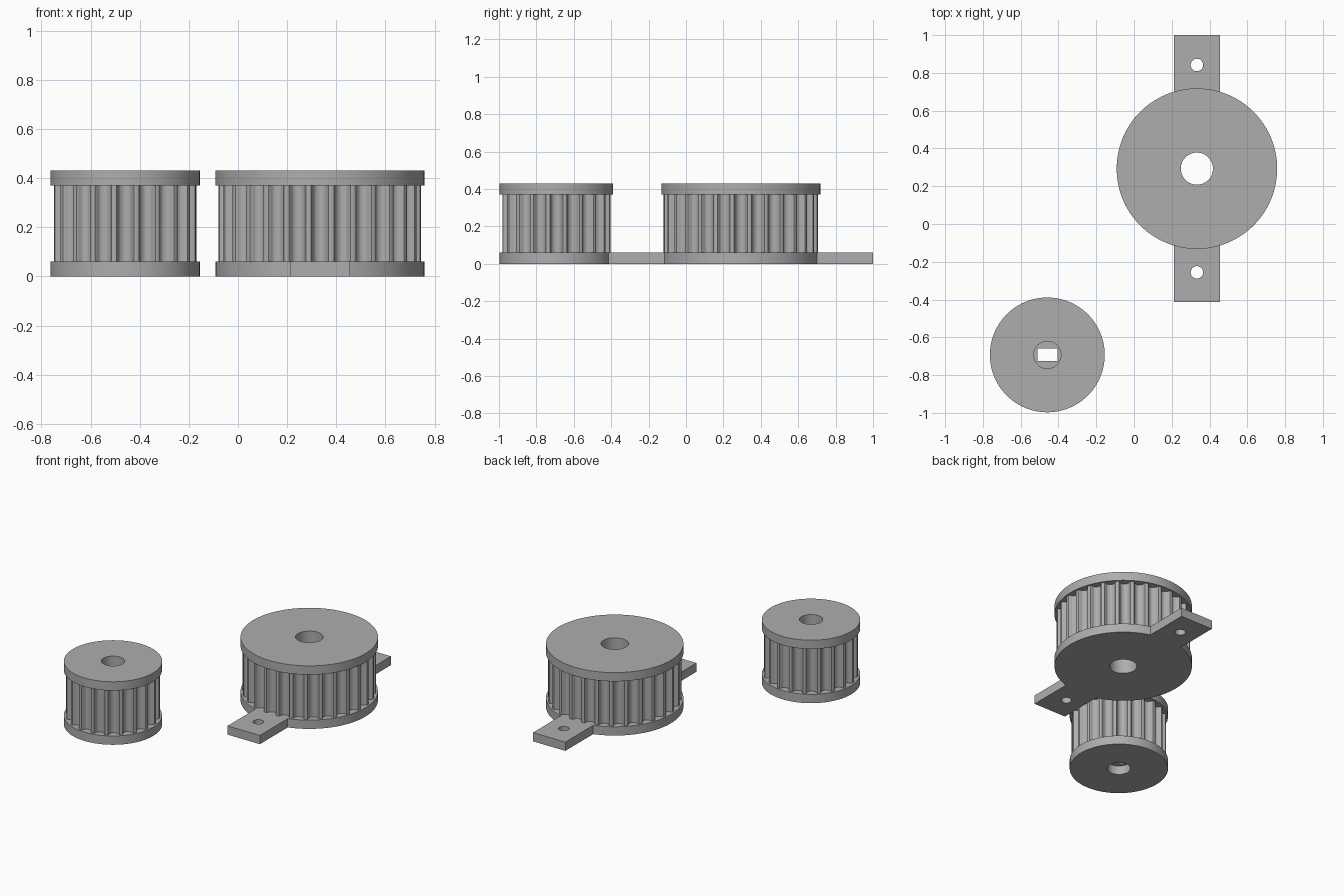
import bpy, bmesh, math
from math import sin, cos, pi

if "Cube" in bpy.data.objects:
    bpy.data.objects.remove(bpy.data.objects["Cube"])

grey = bpy.data.materials.new("plain grey")
grey.diffuse_color = (0.42, 0.42, 0.42, 1)
grey.use_nodes = True
grey.node_tree.nodes["Principled BSDF"].inputs["Base Color"].default_value = grey.diffuse_color

MM = 0.0478                    # model units per millimetre
Z_BASE, Z_TOP, HEIGHT = 0.06, 0.37, 0.43


def circle(cx, cy, r, n=96):
    return [(cx + r * cos(2 * pi * i / n), cy + r * sin(2 * pi * i / n)) for i in range(n)]


def toothed(cx, cy, r, teeth):
    """Belt pulley outline: rounded grooves between narrow lands."""
    half = [(.847, 0), (.735, .037), (.678, .131), (.621, .239), (.571, .344),
            (.53, .456), (.458, .556), (.358, .639), (.236, .704), (.102, .749)]
    groove = [(-w, d) for w, d in half] + [(0, .764)] + [(w, d) for w, d in reversed(half)]
    pts = []
    for i in range(teeth):
        a = 2 * pi * i / teeth
        for w, d in groove:
            t = w * MM
            rad = math.sqrt(r * r - t * t) - d * MM
            pts.append((cx + rad * cos(a) - t * sin(a), cy + rad * sin(a) + t * cos(a)))
    return pts


def prism(name, outer, holes, z0, z1, bottom=None, top=None, outer_wall=True):
    """Upright walls around outer and holes; bottom/top list the openings in each cap (None = open)."""
    bm = bmesh.new()

    def wall(loop, flip):
        lo = [bm.verts.new((x, y, z0)) for x, y in loop]
        hi = [bm.verts.new((x, y, z1)) for x, y in loop]
        for i in range(len(loop)):
            j = (i + 1) % len(loop)
            q = [lo[i], lo[j], hi[j], hi[i]]
            bm.faces.new(q[::-1] if flip else q)

    def cap(openings, z, up):
        edges = []
        for loop in [outer] + openings:
            vs = [bm.verts.new((x, y, z)) for x, y in loop]
            edges += [bm.edges.new((vs[i], vs[i - 1])) for i in range(len(vs))]
        made = bmesh.ops.triangle_fill(bm, edges=edges, use_beauty=True)["geom"]
        for f in made:
            if isinstance(f, bmesh.types.BMFace):
                f.normal_update()
                if (f.normal.z > 0) != up:
                    f.normal_flip()

    if outer_wall:
        wall(outer, False)
    for h in holes:
        wall(h, True)
    if bottom is not None:
        cap(bottom, z0, False)
    if top is not None:
        cap(top, z1, True)
    bmesh.ops.remove_doubles(bm, verts=bm.verts, dist=1e-5)
    me = bpy.data.meshes.new(name)
    bm.to_mesh(me)
    bm.free()
    me.materials.append(grey)
    ob = bpy.data.objects.new(name, me)
    bpy.context.collection.objects.link(ob)
    bpy.ops.object.select_all(action='DESELECT')
    ob.select_set(True)
    bpy.context.view_layer.objects.active = ob
    bpy.ops.object.shade_smooth_by_angle(angle=math.radians(30))
    return ob


def pulley(size, cx, cy, base, screws, flange_r, drum_r, bore_r, teeth):
    bore = circle(cx, cy, bore_r, 48)
    drum = toothed(cx, cy, drum_r, teeth)
    prism(size + "_base_flange", base, [bore] + screws, 0, Z_BASE, [bore] + screws, [drum] + screws)
    prism(size + "_toothed_drum", drum, [bore], Z_BASE, Z_TOP)
    prism(size + "_top_flange", circle(cx, cy, flange_r), [bore], Z_TOP, HEIGHT, [drum], [bore])


# Large pulley: base flange carries two mounting tabs with screw holes
BX, BY, BR = 0.333, 0.293, 0.425
TAB_HALF, TAB_LEN = 0.122, 0.707
a0 = math.asin(TAB_HALF / BR)
base = []
for side in (0, pi):           # right arc + back tab, then left arc + front tab
    start, end = side - pi / 2 + a0, side + pi / 2 - a0
    for i in range(45):
        a = start + (end - start) * i / 44
        base.append((BX + BR * cos(a), BY + BR * sin(a)))
    s = 1 if side == 0 else -1
    base += [(BX + s * TAB_HALF, BY + s * TAB_LEN), (BX - s * TAB_HALF, BY + s * TAB_LEN)]
screws = [circle(BX, BY + s * 0.549, 0.033, 32) for s in (1, -1)]
pulley("large", BX, BY, base, screws, BR, 0.414, 0.085, 28)

# Small pulley
SX, SY, SR, SB = -0.459, -0.693, 0.304, 0.072
pulley("small", SX, SY, circle(SX, SY, SR), [], SR, 0.292, SB, 20)

# Web inside the small bore with a rectangular shaft slot
slot = [(SX + x, SY + y) for x, y in ((-.053, -.033), (.053, -.033), (.053, .033), (-.053, .033))]
prism("small_shaft_slot", circle(SX, SY, SB, 48), [slot], 0.06, 0.34, [slot], [slot], outer_wall=False)
